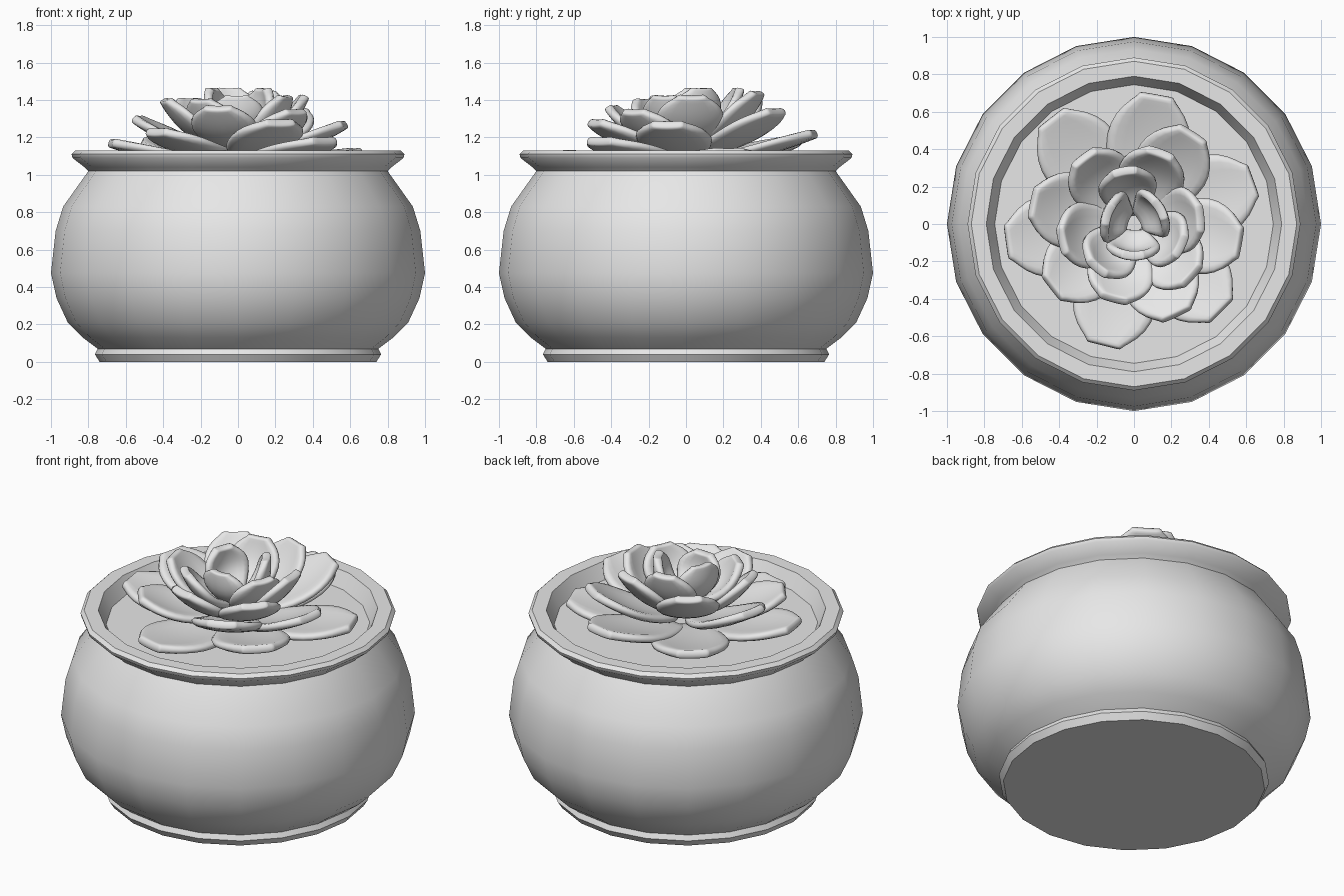
import bpy, bmesh, math
from mathutils import Vector

if "Cube" in bpy.data.objects:
    bpy.data.objects.remove(bpy.data.objects["Cube"], do_unlink=True)

grey = bpy.data.materials.new("plain grey")
grey.use_nodes = True
grey.diffuse_color = (0.8, 0.8, 0.8, 1)
grey.node_tree.nodes["Principled BSDF"].inputs["Base Color"].default_value = (0.8, 0.8, 0.8, 1)


def finish(name, bm, angle):
    """Turn a bmesh into a smooth shaded object."""
    bmesh.ops.recalc_face_normals(bm, faces=bm.faces)
    mesh = bpy.data.meshes.new(name)
    bm.to_mesh(mesh)
    bm.free()
    mesh.materials.append(grey)
    obj = bpy.data.objects.new(name, mesh)
    bpy.context.collection.objects.link(obj)
    bpy.ops.object.select_all(action="DESELECT")
    obj.select_set(True)
    bpy.context.view_layer.objects.active = obj
    bpy.ops.object.shade_smooth_by_angle(angle=math.radians(angle))
    return obj


def lathe(name, profile, sides=20):
    """Rings of (radius, height), with flat caps on both ends."""
    bm = bmesh.new()
    rings = []
    for r, z in profile:
        rings.append([bm.verts.new((r * math.cos(a), r * math.sin(a), z))
                      for a in (math.tau * i / sides for i in range(sides))])
    for low, high in zip(rings, rings[1:]):
        for i in range(sides):
            j = (i + 1) % sides
            bm.faces.new((low[i], low[j], high[j], high[i]))
    bm.faces.new(rings[0])
    bm.faces.new(rings[-1])
    return finish(name, bm, 40)


def petal(name, angle, tip_r, tip_z, width, base_r, base_z, sag, cup):
    """Rounded spoon shaped leaf, running from its base out to its tip."""
    bm = bmesh.new()
    a = math.radians(angle)
    out = Vector((math.cos(a), math.sin(a), 0))
    side = Vector((-math.sin(a), math.cos(a), 0))
    run = Vector((tip_r - base_r, tip_z - base_z)).normalized()
    normal = Vector((0, 0, run.x)) - out * run.y
    rows = []
    for t in (0, 0.25, 0.5, 0.7, 0.87, 0.97, 1):
        if t < 0.6:
            w = 0.4 + 0.6 * math.sin(math.pi / 2 * t / 0.6)
        else:
            w = max(0.42, math.sqrt(1 - ((t - 0.6) / 0.4) ** 2))
        row = []
        for u in (-1, -0.6, 0, 0.6, 1):
            p = out * (base_r + (tip_r - base_r) * t) + side * (u * w * width)
            p.z = base_z + (tip_z - base_z) * t
            p += normal * (cup * (u * w) ** 2 - sag * math.sin(math.pi * t))
            row.append(bm.verts.new(p))
        rows.append(row)
    for r1, r2 in zip(rows, rows[1:]):
        for i in range(4):
            bm.faces.new((r1[i], r1[i + 1], r2[i + 1], r2[i]))
    obj = finish(name, bm, 60)
    thick = obj.modifiers.new("thickness", "SOLIDIFY")
    thick.thickness = 0.05
    thick.offset = 0
    obj.modifiers.new("rounding", "SUBSURF").levels = 1
    obj.modifiers["rounding"].render_levels = 1


# Round bellied pot with foot, neck, flared rim and inner wall
lathe("pot", [(0.74, 0), (0.765, 0.04), (0.75, 0.07), (0.83, 0.13), (0.91, 0.21),
              (0.97, 0.34), (1, 0.475), (0.975, 0.7), (0.935, 0.83), (0.8, 1.02),
              (0.82, 1.04), (0.885, 1.09), (0.89, 1.11), (0.87, 1.13), (0.79, 1.13),
              (0.74, 1.03)])
# Soil surface
lathe("soil", [(0.74, 1.0), (0.745, 1.04)])

# Rosette layers: base radius, base height, half width, sag, cup, (angle, tip radius, tip height)
layers = {
    "outer_petal": (0.08, 1.07, 0.235, 0.03, 0.03,
                    [(128, 0.72, 1.18), (80, 0.7, 1.22), (20, 0.68, 1.12),
                     (-45, 0.66, 1.18), (-104, 0.67, 1.11), (-172, 0.69, 1.17)]),
    "second_petal": (0.07, 1.11, 0.215, 0.045, 0.04,
                     [(168, 0.56, 1.3), (57, 0.58, 1.34), (-10, 0.58, 1.27),
                      (-65, 0.54, 1.28), (-142, 0.56, 1.23)]),
    "third_petal": (0.06, 1.15, 0.19, 0.06, 0.05,
                    [(127, 0.45, 1.4), (70, 0.41, 1.44), (5, 0.36, 1.42),
                     (-42, 0.42, 1.34), (-105, 0.42, 1.36), (-167, 0.4, 1.4)]),
    "inner_petal": (0.04, 1.18, 0.165, 0.07, 0.06,
                    [(-130, 0.31, 1.4), (100, 0.29, 1.46), (-25, 0.28, 1.42)]),
    "heart_petal": (0.03, 1.2, 0.15, 0.07, 0.07,
                    [(-92, 0.17, 1.42), (160, 0.15, 1.46), (30, 0.16, 1.46)]),
}
for name, (base_r, base_z, width, sag, cup, leaves) in layers.items():
    for n, (angle, tip_r, tip_z) in enumerate(leaves, 1):
        petal(f"{name}_{n}", angle, tip_r, tip_z, width, base_r, base_z, sag, cup)
